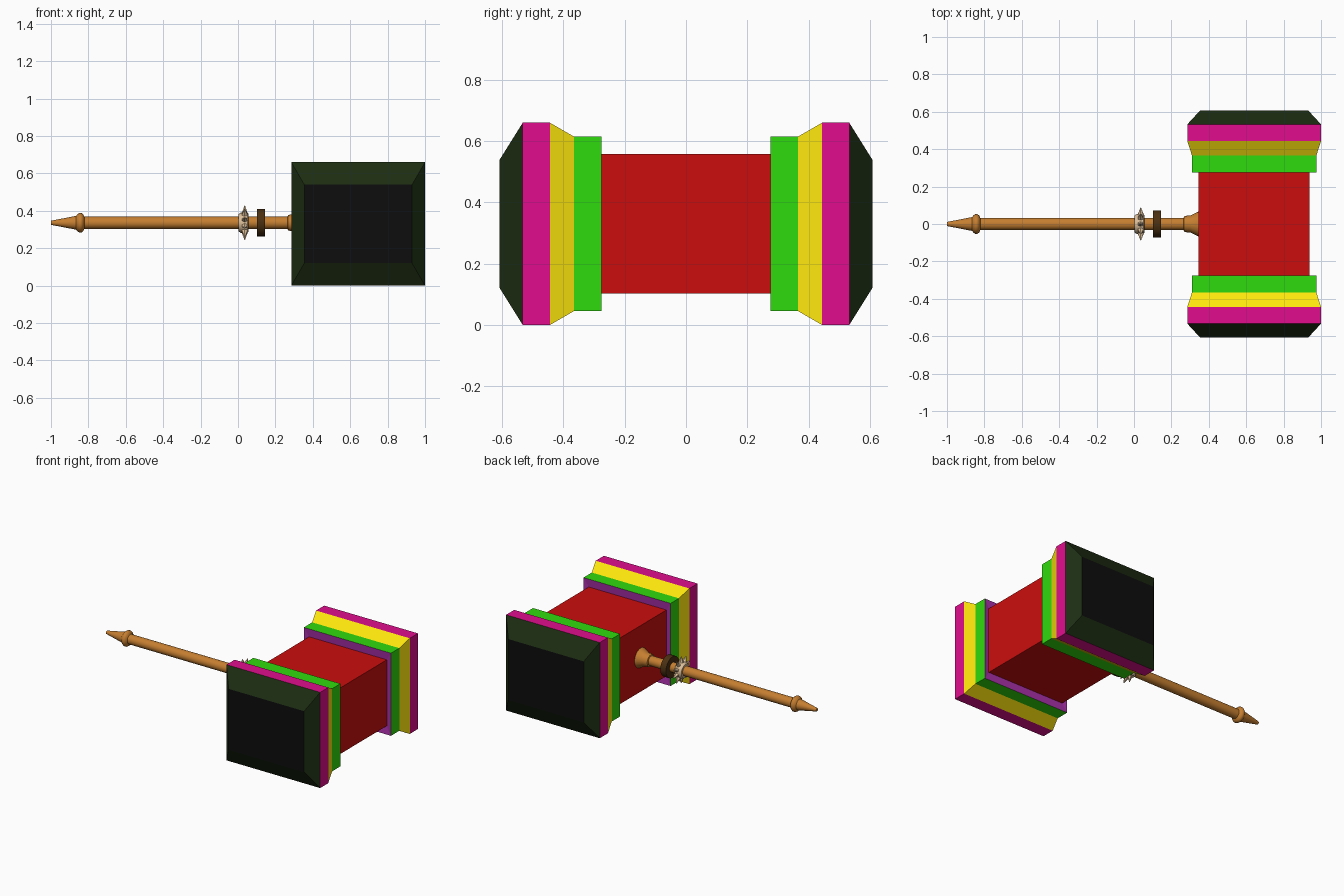
import bpy, bmesh, math
from mathutils import Matrix, Vector

if "Cube" in bpy.data.objects:
    bpy.data.objects.remove(bpy.data.objects["Cube"])

CX, CZ, HZ = 0.6425, 0.33, 0.336   # head centre, handle axis height


def mat(name, rgb):
    m = bpy.data.materials.new(name)
    m.diffuse_color = (*rgb, 1)
    m.use_nodes = True
    m.node_tree.nodes["Principled BSDF"].inputs["Base Color"].default_value = m.diffuse_color
    return m


RED = mat("red", (0.60, 0.004, 0.004))
PURPLE = mat("purple", (0.40, 0.03, 0.40))
GREEN = mat("green", (0.03, 0.70, 0.004))
YELLOW = mat("yellow", (1.0, 0.80, 0.004))
PINK = mat("pink", (0.75, 0.004, 0.27))
DARK = mat("dark_green", (0.012, 0.026, 0.006))
BLACK = mat("black", (0.004, 0.004, 0.004))
WOOD = mat("wood", (0.56, 0.21, 0.03))
BROWN = mat("dark_brown", (0.07, 0.03, 0.006))
BONE = mat("bone", (0.72, 0.52, 0.32))


def finish(name, bm, mats, smooth=False):
    bmesh.ops.recalc_face_normals(bm, faces=bm.faces)
    me = bpy.data.meshes.new(name)
    bm.to_mesh(me)
    bm.free()
    for m in mats:
        me.materials.append(m)
    ob = bpy.data.objects.new(name, me)
    bpy.context.collection.objects.link(ob)
    if smooth:
        bpy.context.view_layer.objects.active = ob
        bpy.ops.object.select_all(action='DESELECT')
        ob.select_set(True)
        bpy.ops.object.shade_smooth_by_angle(angle=math.radians(35))
    return ob


def loft(bm, rings, band_mats=None, closed=False):
    """Bridge successive rings of points; cap the ends unless closed."""
    vs = [[bm.verts.new(p) for p in r] for r in rings]
    n = len(vs[0])
    pairs = list(zip(vs, vs[1:])) + ([(vs[-1], vs[0])] if closed else [])
    for k, (a, b) in enumerate(pairs):
        for i in range(n):
            j = (i + 1) % n
            f = bm.faces.new((a[i], a[j], b[j], b[i]))
            f.material_index = band_mats[k] if band_mats else 0
    if not closed:
        bm.faces.new(vs[0])
        f = bm.faces.new(vs[-1])
        f.material_index = band_mats[-1] + 1 if band_mats else 0


def rect(y, hx, hz):
    return [(CX + sx * hx, y, CZ + sz * hz)
            for sx, sz in ((-1, -1), (1, -1), (1, 1), (-1, 1))]


def lathe(name, profile, material, sides=20, closed=False):
    """Revolve (x, radius) points around the handle axis."""
    bm = bmesh.new()
    loft(bm, [[(x, r * math.cos(t), HZ + r * math.sin(t))
               for t in (2 * math.pi * i / sides for i in range(sides))]
              for x, r in profile], closed=closed)
    return finish(name, bm, [material], True)


# Head block
bm = bmesh.new()
loft(bm, [rect(y, 0.297, 0.228) for y in (-0.285, 0.285)])
finish("head_block", bm, [RED])

# Stepped, banded ends of the head
for side, s in (("front", -1), ("back", 1)):
    bm = bmesh.new()
    sections = [(0.281, 0.29, 0.22), (0.275, 0.3325, 0.285), (0.366, 0.3325, 0.285),
                (0.444, 0.3575, 0.33), (0.533, 0.3575, 0.33), (0.608, 0.288, 0.21)]
    loft(bm, [rect(s * y, hx, hz) for y, hx, hz in sections], [0, 1, 2, 3, 4])
    finish(side + "_head_end", bm, [PURPLE, GREEN, YELLOW, PINK, DARK, BLACK])

# Turned handle with pointed pommel, collar and flared socket
lathe("handle", [(-1.0, 0.011), (-0.865, 0.037), (-0.858, 0.046), (-0.848, 0.053),
                 (-0.838, 0.053), (-0.828, 0.046), (-0.822, 0.033), (0.265, 0.033),
                 (0.268, 0.041), (0.285, 0.045), (0.30, 0.045), (0.348, 0.069)], WOOD)

# Dark ring round the handle
lathe("dark_ring", [(0.102, 0.03), (0.102, 0.073), (0.145, 0.073), (0.145, 0.03)],
      BROWN, closed=True)

# Bone band with radial spikes
lathe("spike_band", [(0.003, 0.03), (0.003, 0.046), (0.015, 0.054), (0.05, 0.054),
                     (0.057, 0.046), (0.057, 0.03)], BONE, closed=True)
bm = bmesh.new()
for i in range(10):
    spin = Matrix.Rotation(2 * math.pi * i / 10, 4, 'X')
    place = Matrix.Translation(Vector((0.036, 0, HZ))) @ spin @ Matrix.Translation((0, 0, 0.07))
    bmesh.ops.create_cone(bm, cap_ends=True, segments=6, radius1=0.02, radius2=0.002,
                          depth=0.044, matrix=place @ Matrix.Diagonal((1, 0.7, 1, 1)))
finish("spikes", bm, [BONE])
